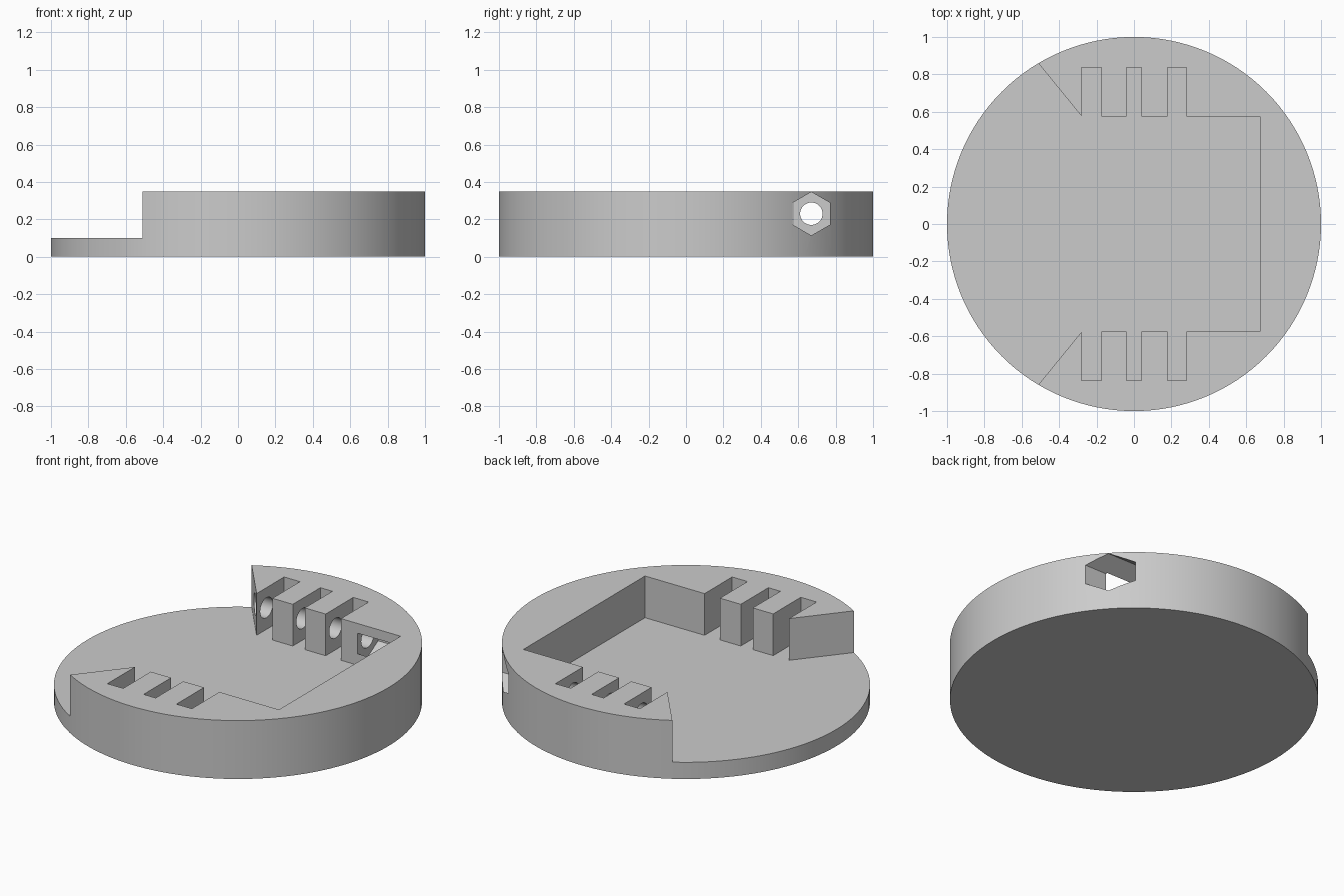
import bpy
import bmesh
from math import sin, cos, tau
from mathutils import Vector

cube = bpy.data.objects.get("Cube")
if cube:
    bpy.data.objects.remove(cube)

grey = bpy.data.materials.new("light grey")
grey.use_nodes = True
colour = (0.6, 0.6, 0.6, 1)
grey.diffuse_color = colour
grey.node_tree.nodes["Principled BSDF"].inputs["Base Color"].default_value = colour


def prism(name, points, along):
    """Extrude a closed 3D outline along a vector."""
    bm = bmesh.new()
    face = bm.faces.new([bm.verts.new(p) for p in points])
    ext = bmesh.ops.extrude_face_region(bm, geom=[face])
    moved = [v for v in ext["geom"] if isinstance(v, bmesh.types.BMVert)]
    bmesh.ops.translate(bm, verts=moved, vec=Vector(along))
    bmesh.ops.recalc_face_normals(bm, faces=bm.faces)
    mesh = bpy.data.meshes.new(name)
    bm.to_mesh(mesh)
    bm.free()
    mesh.materials.append(grey)
    obj = bpy.data.objects.new(name, mesh)
    bpy.context.collection.objects.link(obj)
    return obj


def ring(sides, radius):
    return [(radius * sin(tau * i / sides), radius * cos(tau * i / sides)) for i in range(sides)]


# Round housing
RADIUS, HEIGHT, FLOOR = 1, 0.35, 0.1
housing = prism("housing", [(x, y, 0) for x, y in ring(128, RADIUS)], (0, 0, HEIGHT))

# Open-sided pocket outline with three slots on each side
inner, slot_end, back = 0.576, 0.837, 0.675
half = [(-1.5, 1.14), (-0.74, 1.14), (-0.28, inner)]
for left, right in ((-0.28, -0.175), (-0.04, 0.04), (0.178, 0.28)):
    if left > -0.28:
        half.append((left, inner))
    half += [(left, slot_end), (right, slot_end), (right, inner)]
half.append((back, inner))
outline = half + [(x, -y) for x, y in reversed(half)]
pocket = prism("pocket_cutter", [(x, y, FLOOR) for x, y in outline], (0, 0, 0.5))

# Pin bore and hexagonal nut recess, through the back side wall only
BORE_Y, BORE_Z = 0.67, 0.23
bore = prism("bore_cutter", [(-0.8, BORE_Y + a, BORE_Z + b) for a, b in ring(32, 0.06)], (1.4, 0, 0))
nut = prism("nut_cutter", [(0.39, BORE_Y + a, BORE_Z + b) for a, b in ring(6, 0.116)], (0.8, 0, 0))

bpy.context.view_layer.objects.active = housing
housing.select_set(True)
for cutter in (pocket, bore, nut):
    cutter.hide_render = True
    mod = housing.modifiers.new(cutter.name, "BOOLEAN")
    mod.operation = "DIFFERENCE"
    mod.solver = "EXACT"
    mod.object = cutter
    bpy.ops.object.modifier_apply(modifier=mod.name)
    bpy.data.objects.remove(cutter)

bpy.ops.object.shade_smooth_by_angle()
